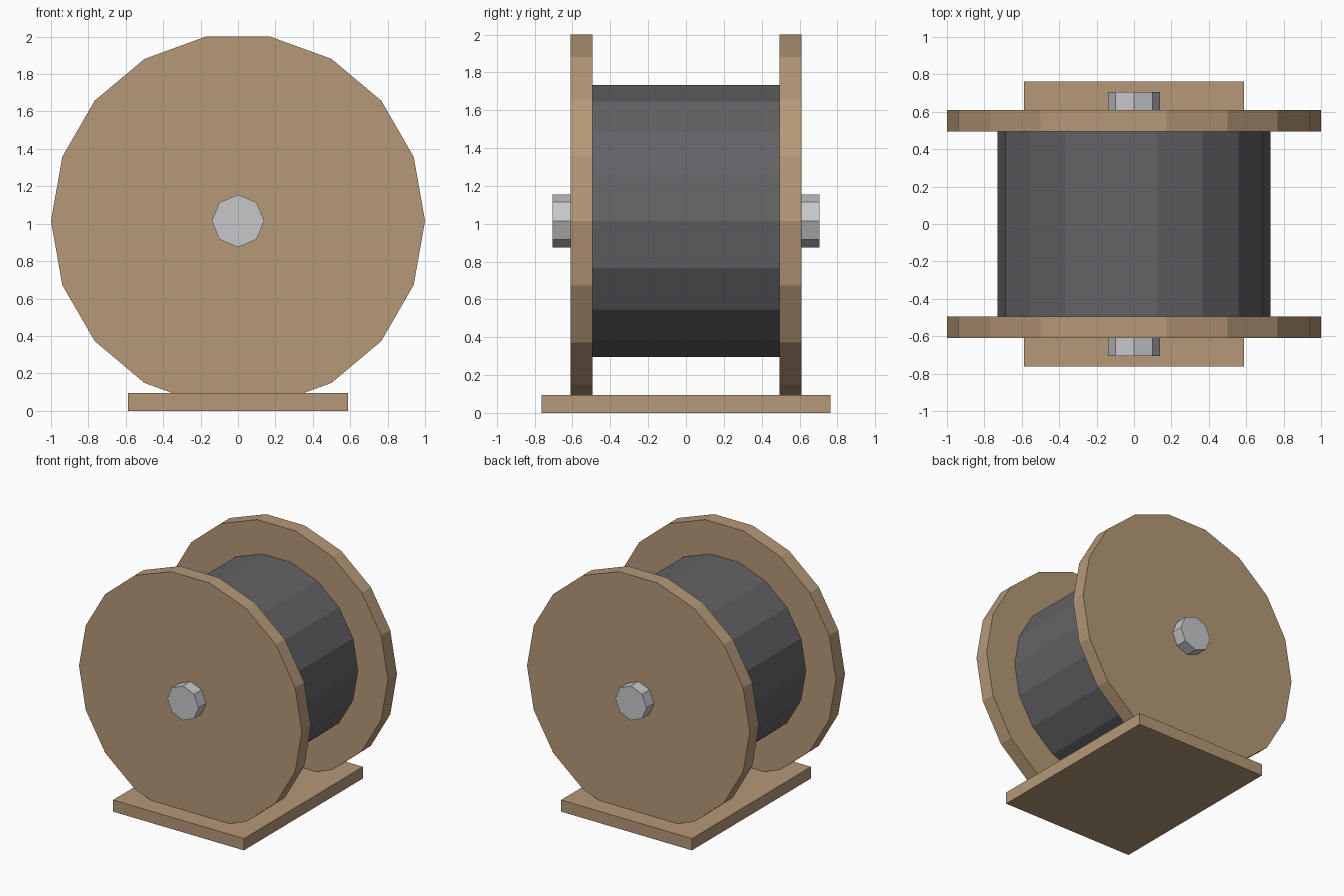
import bpy
import math

cube = bpy.data.objects.get("Cube")
if cube:
    bpy.data.objects.remove(cube, do_unlink=True)


def make_material(name, rgb):
    mat = bpy.data.materials.new(name)
    mat.use_nodes = True
    colour = (*rgb, 1)
    mat.diffuse_color = colour
    bsdf = next(n for n in mat.node_tree.nodes if n.type == 'BSDF_PRINCIPLED')
    bsdf.inputs["Base Color"].default_value = colour
    return mat


wood = make_material("tan_wood", (0.46, 0.315, 0.187))
cable = make_material("dark_grey_cable", (0.125, 0.125, 0.135))
steel = make_material("light_grey_steel", (0.57, 0.575, 0.60))

AXIS_Z = 1.015


def finish(obj, name, mat):
    obj.name = name
    obj.data.name = name
    obj.data.materials.append(mat)
    bpy.ops.object.transform_apply(location=False, rotation=True, scale=True)


# Flat-sided cylinder lying along y, with corners pointing at +x and -x
def lying_cylinder(name, sides, radius, length, y, mat):
    bpy.ops.mesh.primitive_cylinder_add(
        vertices=sides, radius=radius, depth=length,
        location=(0, y, AXIS_Z), rotation=(math.pi / 2, 0, 0))
    obj = bpy.context.object
    # primitive starts at +y; a quarter turn puts a corner on the x axis
    turn = math.pi / 2
    obj.rotation_euler = (math.pi / 2, turn, 0)
    finish(obj, name, mat)


# Base plank
bpy.ops.mesh.primitive_cube_add(size=1, location=(0, 0, 0.0475))
base = bpy.context.object
base.scale = (1.174, 1.526, 0.095)
finish(base, "base_plank", wood)

# Wound drum between the flanges, and the axle through everything
lying_cylinder("cable_drum", 18, 0.73, 0.99, 0, cable)
lying_cylinder("axle", 8, 0.14, 1.41, 0, steel)

# Flange discs at both ends
for name, side in (("front_flange", -1), ("back_flange", 1)):
    lying_cylinder(name, 18, 1.0, 0.116, side * 0.552, wood)
